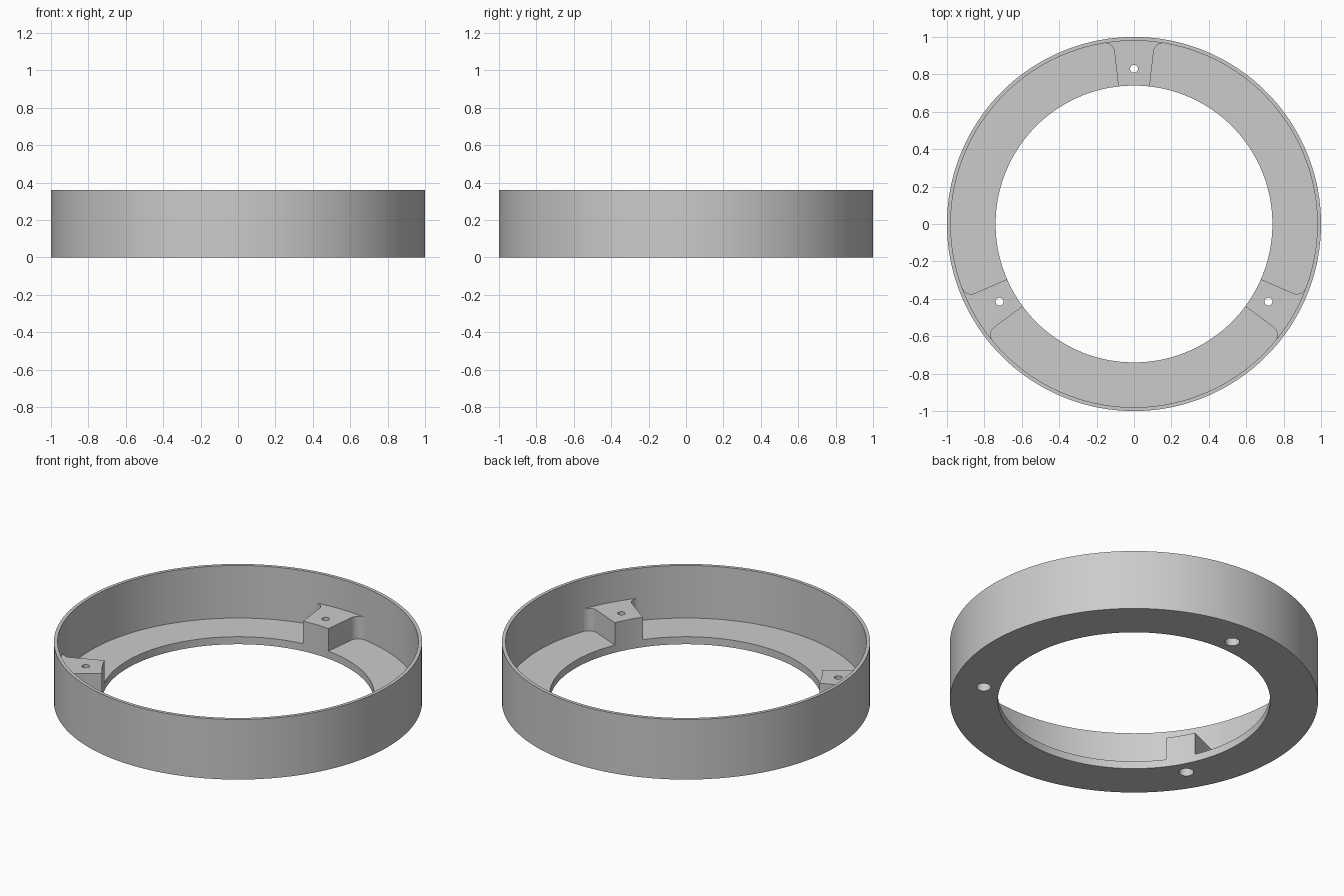
import bpy, bmesh
from math import sin, cos, asin, sqrt, radians, pi
from mathutils import Vector

if "Cube" in bpy.data.objects:
    bpy.data.objects.remove(bpy.data.objects["Cube"], do_unlink=True)

OUTER, WALL, INNER = 1.0, 0.98, 0.74
HEIGHT, FLOOR, BOSS = 0.36, 0.045, 0.18
FILLET, HALF = 0.05, radians(6.5)
HOLE_R = 0.83
ANGLES = [radians(a) for a in (90, 210, 330)]

grey = bpy.data.materials.new("plain grey")
grey.use_nodes = True
colour = (0.6, 0.6, 0.6, 1)
grey.diffuse_color = colour
grey.node_tree.nodes["Principled BSDF"].inputs["Base Color"].default_value = colour


def finish(name, bm):
    bmesh.ops.remove_doubles(bm, verts=bm.verts, dist=1e-5)
    bmesh.ops.recalc_face_normals(bm, faces=bm.faces)
    mesh = bpy.data.meshes.new(name)
    bm.to_mesh(mesh)
    bm.free()
    mesh.materials.append(grey)
    obj = bpy.data.objects.new(name, mesh)
    bpy.context.collection.objects.link(obj)
    return obj


def revolve(name, profile, steps):
    """Turn a closed (radius, height) profile around z."""
    bm = bmesh.new()
    verts = [bm.verts.new((r, 0, z)) for r, z in profile]
    edges = [bm.edges.new((a, b)) for a, b in zip(verts, verts[1:] + verts[:1])]
    bmesh.ops.spin(bm, geom=verts + edges, cent=(0, 0, 0), axis=(0, 0, 1),
                   angle=2 * pi, steps=steps, use_merge=True)
    return finish(name, bm)


def polar(r, a):
    return Vector((r * cos(a), r * sin(a), 0))


def boss_outline():
    """Wedge along +x, flaring into the wall with fillets."""
    centre_r = WALL - FILLET
    offset = asin(FILLET / centre_r)
    centre = polar(centre_r, HALF + offset)
    start, end = HALF - pi / 2, HALF + offset
    # The fillet runs from the flank round to the wall
    side = [centre + polar(FILLET, start + (end - start) * i / 8) for i in range(9)]
    inner = [polar(INNER, a) for a in
             [-HALF] + [radians(d) for d in range(-6, 7, 2)] + [HALF]]
    outer = [polar(0.99, end * (1 - i / 5)) for i in range(11)]
    mirrored = [Vector((p.x, -p.y, 0)) for p in reversed(side)]
    return inner + side + outer + mirrored


def make_boss(name, angle):
    bm = bmesh.new()
    ca, sa = cos(angle), sin(angle)
    face = bm.faces.new([bm.verts.new((p.x * ca - p.y * sa, p.x * sa + p.y * ca, FLOOR))
                         for p in boss_outline()])
    top = bmesh.ops.extrude_face_region(bm, geom=[face], use_keep_orig=True)["geom"]
    bmesh.ops.translate(bm, vec=(0, 0, BOSS - FLOOR),
                        verts=[v for v in top if isinstance(v, bmesh.types.BMVert)])
    return finish(name, bm)


def drill(obj, cutter):
    mod = obj.modifiers.new("screw_hole", "BOOLEAN")
    mod.operation, mod.solver, mod.object = "DIFFERENCE", "EXACT", cutter
    bpy.context.view_layer.objects.active = obj
    bpy.ops.object.modifier_apply(modifier=mod.name)


# Ring body: thin outer wall on a flat annular floor
ring = revolve("ring_body", [(INNER, 0), (OUTER, 0), (OUTER, HEIGHT), (WALL, HEIGHT),
                             (WALL, FLOOR), (INNER, FLOOR)], 180)
parts = [ring]

# Three screw bosses, each with a through hole widened from below
for name, angle in zip(("back_boss", "right_boss", "left_boss"), ANGLES):
    boss = make_boss(name, angle)
    cutter = revolve("hole_cutter", [(0, -0.1), (0.04, -0.1), (0.04, 0.1),
                                     (0.021, 0.1), (0.021, 0.3), (0, 0.3)], 32)
    cutter.location = polar(HOLE_R, angle)
    cutter.hide_render = True
    bpy.context.view_layer.update()
    drill(boss, cutter)
    drill(ring, cutter)
    bpy.data.objects.remove(cutter, do_unlink=True)
    parts.append(boss)

# Smooth curved walls, crisp corners
bpy.ops.object.select_all(action="DESELECT")
for obj in parts:
    obj.select_set(True)
bpy.context.view_layer.objects.active = ring
bpy.ops.object.shade_smooth_by_angle(angle=radians(30))
